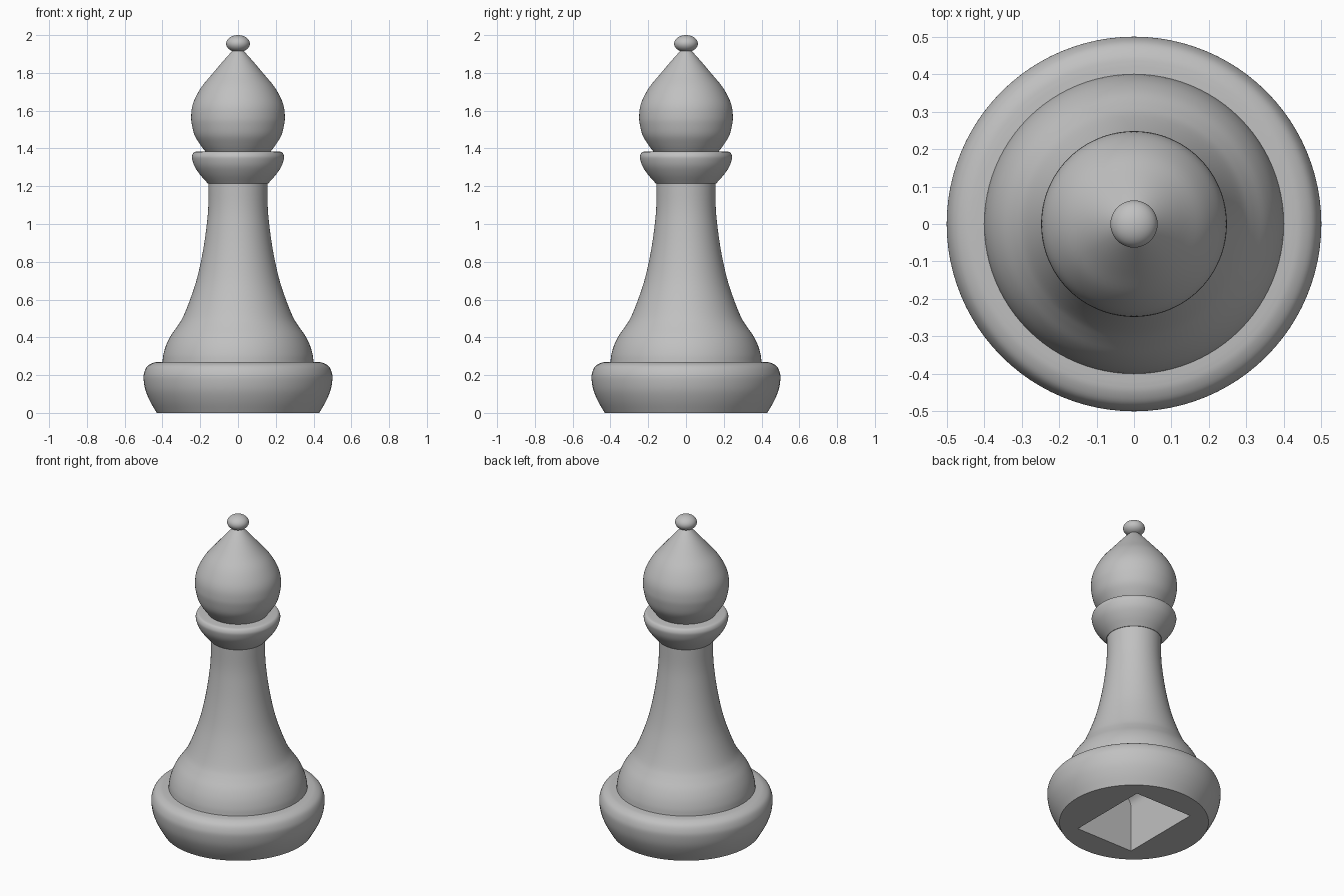
import bpy
import bmesh
import math
from mathutils import Matrix, Vector

SEGMENTS = 96
SMOOTH_STEPS = 4

if "Cube" in bpy.data.objects:
    bpy.data.objects.remove(bpy.data.objects["Cube"], do_unlink=True)

# Single plain material
grey = bpy.data.materials.new("plain_grey")
grey.use_nodes = True
grey_value = (0.53, 0.53, 0.53, 1)
grey.diffuse_color = grey_value
for node in grey.node_tree.nodes:
    if node.type == "BSDF_PRINCIPLED":
        node.inputs["Base Color"].default_value = grey_value
        node.inputs["Roughness"].default_value = 0.6


def smooth_curve(points):
    """Pass a flowing curve through a few (radius, height) points."""
    pts = [Vector((r, 0, z)) for r, z in points]
    pts = [2 * pts[0] - pts[1]] + pts + [2 * pts[-1] - pts[-2]]
    curve = []
    for a, b, c, d in zip(pts, pts[1:], pts[2:], pts[3:]):
        for step in range(SMOOTH_STEPS):
            t = step / SMOOTH_STEPS
            curve.append(b + ((c - a) * t
                              + (2 * a - 5 * b + 4 * c - d) * t ** 2
                              + (3 * b - a - 3 * c + d) * t ** 3) / 2)
    curve.append(pts[-2])
    return curve


def object_from_bmesh(name, bm):
    bmesh.ops.recalc_face_normals(bm, faces=bm.faces)
    mesh = bpy.data.meshes.new(name)
    bm.to_mesh(mesh)
    bm.free()
    mesh.materials.append(grey)
    obj = bpy.data.objects.new(name, mesh)
    bpy.context.scene.collection.objects.link(obj)
    return obj


def turned_part(name, points):
    """Revolve a profile about the vertical axis and close both ends."""
    curve = smooth_curve(points)
    curve.insert(0, Vector((0, 0, curve[0].z)))
    curve.append(Vector((0, 0, curve[-1].z)))
    bm = bmesh.new()
    verts = [bm.verts.new(p) for p in curve]
    edges = [bm.edges.new(pair) for pair in zip(verts, verts[1:])]
    bmesh.ops.spin(bm, geom=verts + edges, cent=(0, 0, 0), axis=(0, 0, 1),
                   angle=math.tau, steps=SEGMENTS, use_merge=False)
    bmesh.ops.remove_doubles(bm, verts=bm.verts, dist=0.0001)
    return object_from_bmesh(name, bm)


def activate(obj):
    bpy.ops.object.select_all(action="DESELECT")
    obj.select_set(True)
    bpy.context.view_layer.objects.active = obj


# Turned parts, from the bottom up
base = turned_part("base", [
    (.43, 0), (.465, .06), (.49, .12), (.5, .18), (.496, .215),
    (.48, .247), (.45, .265), (.42, .27)])
shaft = turned_part("shaft", [
    (.4, .27), (.395, .31), (.38, .36), (.355, .41), (.32, .46),
    (.29, .51), (.25, .61), (.215, .72), (.185, .86), (.165, 1),
    (.157, 1.1), (.157, 1.22)])
collar = turned_part("collar", [
    (.16, 1.215), (.2, 1.26), (.23, 1.305), (.243, 1.345),
    (.242, 1.365), (.232, 1.38), (.215, 1.384)])
head = turned_part("head", [
    (.17, 1.38), (.2, 1.42), (.23, 1.47), (.245, 1.53), (.248, 1.57),
    (.243, 1.62), (.225, 1.67), (.19, 1.73), (.14, 1.79),
    (.085, 1.855), (.045, 1.9), (.025, 1.92)])

# Small flattened ball on the tip
bm = bmesh.new()
bmesh.ops.create_uvsphere(bm, u_segments=48, v_segments=24, radius=1,
                          matrix=Matrix.Translation((0, 0, 1.955))
                          @ Matrix.Diagonal((.063, .063, .045, 1)))
finial = object_from_bmesh("finial", bm)

# Rectangular recess in the underside, with rounded upper edges
bm = bmesh.new()
bmesh.ops.create_cube(bm, size=1, matrix=Matrix.Translation((0, 0, .13))
                      @ Matrix.Diagonal((.4, .53, .46, 1)))
top_edges = [e for e in bm.edges
             if all(v.co.z > .3 for v in e.verts)
             and abs(e.verts[0].co.x - e.verts[1].co.x) < .01]
bmesh.ops.bevel(bm, geom=top_edges, offset=.07, segments=6, profile=.5,
                affect="EDGES")
cutter = object_from_bmesh("recess_cutter", bm)
cutter.hide_render = True

for part in (base, shaft):
    activate(part)
    cut = part.modifiers.new("recess", "BOOLEAN")
    cut.operation = "DIFFERENCE"
    cut.solver = "EXACT"
    cut.object = cutter
    bpy.ops.object.modifier_apply(modifier=cut.name)
bpy.data.objects.remove(cutter, do_unlink=True)

# Smooth surfaces with crisp seams
for part in (base, shaft, collar, head, finial):
    activate(part)
    bpy.ops.object.shade_smooth_by_angle(angle=math.radians(35))
